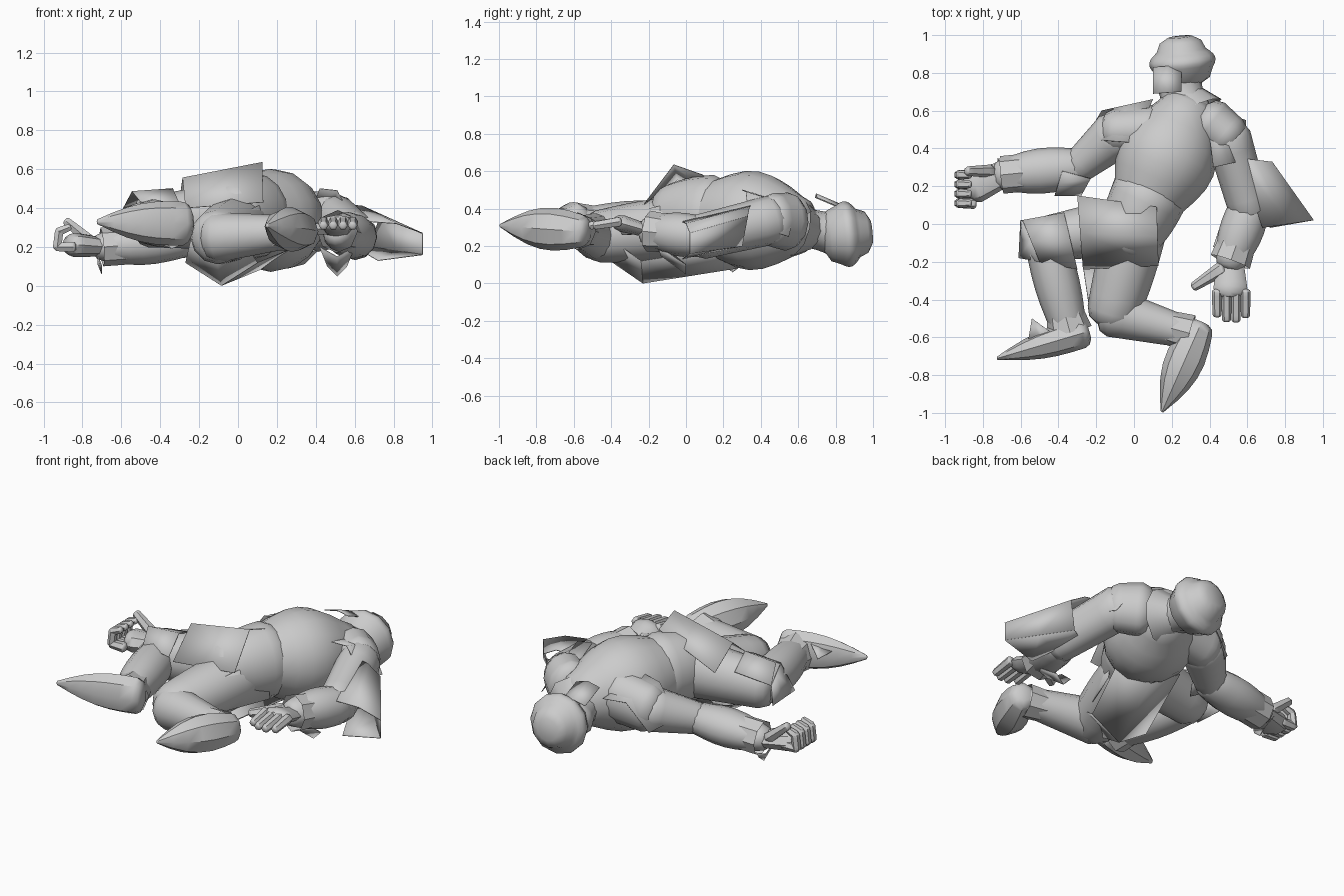
import bpy, bmesh, math
from mathutils import Vector

cube = bpy.data.objects.get("Cube")
if cube:
    bpy.data.objects.remove(cube, do_unlink=True)

grey = bpy.data.materials.new("light_grey")
grey.use_nodes = True
colour = (.6, .6, .6, 1)
grey.diffuse_color = colour
grey.node_tree.nodes["Principled BSDF"].inputs["Base Color"].default_value = colour
parts = []


def finish(name, bm):
    """Turn a bmesh into a named grey object."""
    bmesh.ops.recalc_face_normals(bm, faces=bm.faces)
    mesh = bpy.data.meshes.new(name)
    bm.to_mesh(mesh)
    bm.free()
    mesh.materials.append(grey)
    obj = bpy.data.objects.new(name, mesh)
    bpy.context.collection.objects.link(obj)
    parts.append(obj)
    return obj


def limb(name, start, end, thick, thin, swell=0, flat=1, sides=12, hollow=False):
    """Tapered body segment with a muscular swell and domed ends, or an open sleeve."""
    start, end = Vector(start), Vector(end)
    along = (end - start).normalized()
    across = along.cross(Vector((0, 0, 1)))
    across = across.normalized() if across.length > .3 else Vector((0, 1, 0))
    up = across.cross(along)
    steps = 6
    stations = []
    for i in range(steps + 1):
        t = i / steps
        radius = thick + (thin - thick) * t + swell * math.sin(math.pi * t)
        stations.append((start.lerp(end, t), radius))
    if not hollow:
        for reach, shrink in ((.35, .85), (.55, .5)):
            stations.insert(0, (start - along * thick * reach, thick * shrink))
            stations.append((end + along * thin * reach, thin * shrink))
    bm = bmesh.new()
    rings = []
    for centre, radius in stations:
        angles = [math.tau * k / sides for k in range(sides)]
        rings.append([bm.verts.new(centre + across * radius * math.cos(a)
                                   + up * radius * flat * math.sin(a)) for a in angles])
    for low, high in zip(rings, rings[1:]):
        for k in range(sides):
            n = (k + 1) % sides
            bm.faces.new((low[k], low[n], high[n], high[k]))
    if not hollow:
        bm.faces.new(rings[0])
        bm.faces.new(rings[-1])
    return finish(name, bm)


def panel(name, a, b, c, d, fold=0):
    """Four-cornered cloth or plate, creased down its middle by the fold height."""
    a, b, c, d = map(Vector, (a, b, c, d))
    crease = Vector((0, 0, fold))
    bm = bmesh.new()
    near, near_mid, near_end, far_end, far_mid, far = [
        bm.verts.new(p) for p in (a, a.lerp(b, .5) + crease, b, c, d.lerp(c, .5) + crease, d)]
    bm.faces.new((near, near_mid, far_mid, far))
    bm.faces.new((near_mid, near_end, far_end, far_mid))
    solid = finish(name, bm).modifiers.new("thickness", "SOLIDIFY")
    solid.thickness = .004
    solid.offset = 0


# Joints of the pose
waist, neck = Vector((.08, .15, .36)), Vector((.28, .58, .31))
pelvis = Vector((-.03, -.08, .36))
right_elbow, right_wrist = Vector((-.3, .3, .23)), Vector((-.7, .26, .2))
left_elbow, left_wrist = Vector((.61, .08, .25)), Vector((.51, -.2, .28))
right_knee, right_ankle = Vector((-.47, -.08, .33)), Vector((-.34, -.57, .31))
left_knee, left_ankle = Vector((-.11, -.47, .25)), Vector((.3, -.58, .28))

# Torso, neck and head
limb("chest", waist, neck, thick=.2, thin=.17, swell=.08, sides=16)
limb("hips", waist, pelvis, thick=.2, thin=.16, swell=.01, flat=1.1, sides=16)
limb("neck", neck, (.23, .78, .27), thick=.14, thin=.13, swell=-.02, flat=.9)
limb("skull", (.26, .82, .26), (.25, .92, .27), thick=.16, thin=.13, swell=.03)
limb("collar", (.28, .58, .3), (.24, .67, .28), thick=.2, thin=.13, flat=.8, sides=10, hollow=True)
panel("collar_flap", (.1, .83, .4), (.25, .84, .4), (.25, .7, .46), (.1, .69, .46), fold=.02)

# Right arm, stretched out to the side
limb("right_shoulder", (.1, .5, .34), (-.1, .49, .31), thick=.13, thin=.12, flat=1.2)
limb("right_upper_arm", (-.1, .47, .3), right_elbow, thick=.13, thin=.09)
limb("right_forearm", right_elbow, right_wrist, thick=.1, thin=.08, swell=.03, flat=.9)
limb("right_glove_cuff", right_wrist.lerp(right_elbow, .3), right_wrist,
     thick=.1, thin=.1, sides=8, hollow=True)
limb("right_palm", right_wrist, (-.84, .2, .21), thick=.07, thin=.09, flat=.7, sides=8)
panel("right_cuff_point", (-.72, .17, .15), (-.72, .35, .15), (-.7, .3, .1), (-.7, .2, .1), fold=-.04)
panel("right_elbow_flap", (-.42, .15, .28), (-.38, .28, .33), (-.23, .24, .3), (-.28, .15, .2))
panel("right_shoulder_plate", (.1, .66, .38), (-.17, .6, .22), (-.26, .45, .28), (0, .43, .48), fold=.08)

# Left arm, folded down beside the body
limb("left_shoulder", (.4, .54, .33), (.5, .46, .34), thick=.13, thin=.12, flat=1.2)
limb("left_upper_arm", (.5, .46, .34), left_elbow, thick=.12, thin=.11, flat=1.1)
limb("left_forearm", left_elbow, left_wrist, thick=.11, thin=.08, swell=.02)
limb("left_glove_cuff", left_elbow.lerp(left_wrist, .6), left_wrist,
     thick=.1, thin=.11, sides=8, hollow=True)
limb("left_palm", left_wrist, (.51, -.34, .32), thick=.07, thin=.09, flat=.5, sides=8)
panel("left_cuff_point", (.42, -.12, .2), (.6, -.15, .2), (.56, 0, .1), (.46, 0, .1), fold=-.05)
panel("left_shoulder_plate", (.38, .62, .4), (.59, .55, .25), (.6, .34, .32), (.42, .3, .5), fold=.08)

# Cloth wedge standing off the left elbow
cloth_top, cloth_tip = (.73, .33, .36), (.95, .02, .27)
cloth_low, cloth_end = (.68, .3, .2), (.95, .02, .16)
panel("left_elbow_cloth", (.55, .35, .42), cloth_top, cloth_tip, (.68, -.02, .33), fold=.02)
panel("left_elbow_side", cloth_top, cloth_tip, cloth_end, cloth_low)
panel("left_elbow_lining", cloth_low, cloth_end, (.72, -.02, .13), (.6, .25, .2))

# Fingers: the right hand curls up, the left hand lies flat
for i in range(4):
    root = Vector((-.85, .11 + .05 * i, .2))
    knuckle = root + Vector((-.08, 0, 0))
    tip = knuckle + Vector((.01, 0, .08))
    limb("right_finger", root, knuckle, .03, .025, sides=6)
    limb("right_finger_bend", knuckle, tip, .025, .025, sides=6)
    limb("right_fingertip", tip, tip + Vector((.05, 0, .02)), .025, .02, sides=6)
    root = Vector((.44 + .05 * i, -.36, .33))
    reach = .12 + .03 * math.sin(i)
    limb("left_finger", root, root - Vector((0, reach, .02)), .028, .024, sides=6)
limb("right_thumb", (-.76, .28, .23), (-.88, .28, .33), thick=.035, thin=.025, sides=6)
limb("left_thumb", (.46, -.24, .3), (.32, -.33, .28), thick=.04, thin=.025, sides=6)

# Right leg: thigh out to the side, shin turned back to the front
limb("right_thigh", (0, 0, .36), right_knee, thick=.16, thin=.12, flat=1.1)
limb("right_shin", right_knee, right_ankle, thick=.11, thin=.09, swell=.02)
limb("right_boot_top", right_knee.lerp(right_ankle, .8), right_ankle,
     thick=.1, thin=.12, sides=8, hollow=True)
limb("right_foot", (-.28, -.58, .32), (-.72, -.71, .33), thick=.08, thin=.01, swell=.025, flat=1.4, sides=8)
panel("right_boot_flap", (-.54, -.5, .35), (-.43, -.58, .4), (-.42, -.62, .4), (-.56, -.62, .36))
panel("right_knee_plate", (-.37, .06, .44), (-.3, -.24, .42), (-.5, -.2, .43), (-.59, .02, .4), fold=.07)
panel("right_knee_side", (-.59, .02, .4), (-.5, -.2, .43), (-.61, -.18, .3), (-.6, .02, .28))

# Left leg: knee to the front, shin turned across the body
limb("left_thigh", (.02, 0, .31), left_knee, thick=.16, thin=.14, swell=.01)
limb("left_shin", left_knee, left_ankle, thick=.13, thin=.08)
limb("left_boot_top", left_knee.lerp(left_ankle, .7), left_ankle,
     thick=.09, thin=.1, sides=8, hollow=True)
limb("left_foot", (.34, -.56, .28), (.15, -.99, .31), thick=.08, thin=.01, swell=.055, flat=1.1, sides=8)

# Hanging cloth around the hips
panel("back_skirt", (-.3, .15, .45), (-.27, -.24, .4), (.13, -.22, .43), (.12, .09, .58), fold=.13)
panel("front_cloth", (-.08, .3, .2), (.3, .25, .2), (.1, -.24, .12), (-.27, -.22, .12), fold=-.118)
panel("front_cloth_hem", (-.27, -.22, .12), (.1, -.24, .12), (.02, -.42, .25), (-.24, -.42, .25), fold=-.118)
panel("left_hip_cloth", (.18, .03, .45), (.2, .02, .2), (.02, -.43, .2), (.04, -.3, .38))

# Smooth shading with crisp edges
bpy.ops.object.select_all(action="DESELECT")
for obj in parts:
    obj.select_set(True)
bpy.context.view_layer.objects.active = parts[0]
bpy.ops.object.shade_smooth_by_angle(angle=math.radians(40))
